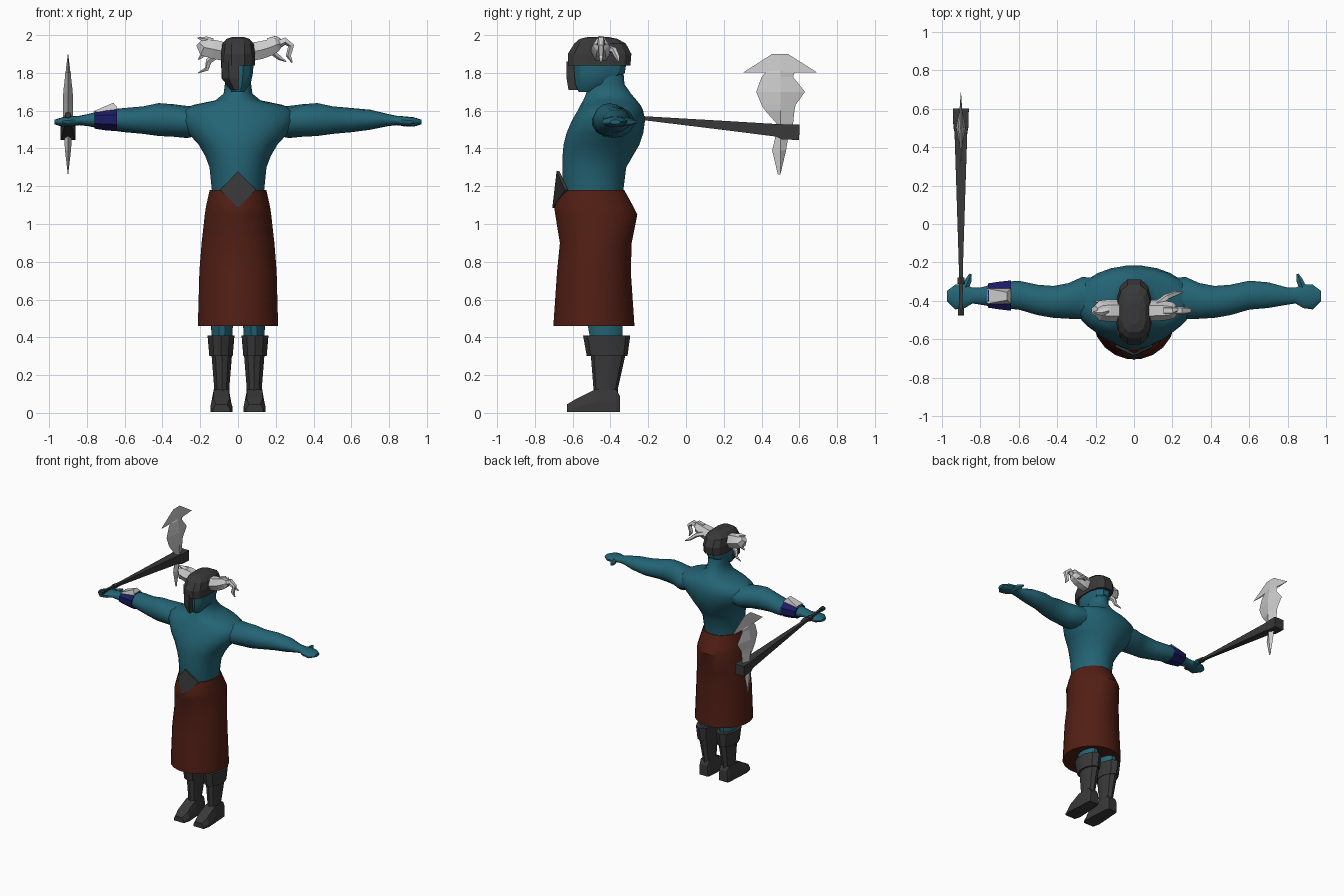
import bpy, bmesh, math
from mathutils import Vector as V


def mat(name, rgb):
    m = bpy.data.materials.new(name)
    m.diffuse_color = (*rgb, 1)
    return m


SKIN = mat("teal_skin", (0.017, 0.126, 0.175))
CLOTH = mat("red_cloth", (0.083, 0.0135, 0.007))
DARK = mat("dark_leather", (0.04, 0.04, 0.04))
NAVY = mat("navy_cloth", (0.011, 0.011, 0.125))


def loft(name, rings, material=None, caps=True, angle=30):
    """Skin a list of equal-length point rings."""
    bm = bmesh.new()
    rows = [[bm.verts.new(p) for p in r] for r in rings]
    n = len(rows[0])
    for a, b in zip(rows, rows[1:]):
        for i in range(n):
            bm.faces.new((a[i], a[(i + 1) % n], b[(i + 1) % n], b[i]))
    if caps:
        bm.faces.new(rows[0])
        bm.faces.new(rows[-1])
    bmesh.ops.recalc_face_normals(bm, faces=bm.faces)
    me = bpy.data.meshes.new(name)
    bm.to_mesh(me)
    bm.free()
    ob = bpy.data.objects.new(name, me)
    bpy.context.collection.objects.link(ob)
    if material:
        me.materials.append(material)
    if angle:
        bpy.ops.object.select_all(action='DESELECT')
        ob.select_set(True)
        bpy.context.view_layer.objects.active = ob
        bpy.ops.object.shade_smooth_by_angle(angle=math.radians(angle))
    return ob


def circle(n, e=1):
    """Unit ring; e below 1 makes it boxier."""
    pts = []
    for i in range(n):
        a = 2 * math.pi * (i + .5) / n
        c, s = math.cos(a), math.sin(a)
        pts.append((math.copysign(abs(c) ** e, c), math.copysign(abs(s) ** e, s)))
    return pts


def level(z, hx, y0, y1, n=18, cx=0, e=1):
    """Horizontal oval: half width, front y and back y."""
    return [(cx + hx * c, (y0 + y1) / 2 + (y1 - y0) / 2 * s, z) for c, s in circle(n, e)]


def stack(name, rows, material, n=18, cx=0, e=1, **k):
    return loft(name, [level(*r, n=n, cx=cx, e=e) for r in rows], material, **k)


def tube(name, path, material=None, n=6, angle=0):
    """Tube through (x, y, z, radius) points."""
    pts = [V(p[:3]) for p in path]
    rings = []
    for i, p in enumerate(pts):
        t = (pts[min(i + 1, len(pts) - 1)] - pts[max(i - 1, 0)]).normalized()
        u = t.cross(V((0, 1, 0)) if abs(t.y) < .8 else V((0, 0, 1))).normalized()
        w = t.cross(u)
        rings.append([p + path[i][3] * (u * c + w * s) for c, s in circle(n)])
    return loft(name, rings, material, angle=angle)


# Torso and neck
stack("torso", [(1.12, .14, -.64, -.34), (1.18, .14, -.655, -.33), (1.30, .152, -.655, -.315),
                (1.36, .175, -.655, -.28), (1.42, .21, -.65, -.245), (1.48, .265, -.635, -.225),
                (1.55, .31, -.605, -.215), (1.60, .30, -.575, -.225), (1.63, .24, -.56, -.24),
                (1.655, .12, -.545, -.26), (1.69, .077, -.53, -.29), (1.74, .07, -.51, -.325),
                (1.80, .07, -.51, -.33)], SKIN, n=24, angle=50)

# Head, helmet and half mask
stack("head", [(1.70, .035, -.57, -.49), (1.74, .068, -.59, -.38), (1.80, .082, -.595, -.32),
               (1.86, .085, -.60, -.31)], SKIN, n=12, e=.85)
stack("helmet", [(1.84, .092, -.63, -.29), (1.90, .092, -.63, -.285), (1.955, .085, -.595, -.315),
                 (1.98, .062, -.565, -.36), (1.99, .03, -.52, -.41)], DARK, n=12, e=.7, angle=0)
profile = [(.005, -.632), (-.05, -.622), (-.088, -.57), (-.09, -.47), (-.05, -.55), (.005, -.58)]
loft("half_mask", [[(x * s, y + d, z) for x, y in profile] for z, s, d in
                   ((1.86, 1, 0), (1.77, .96, 0), (1.71, .4, .01))], DARK, angle=0)

# Horns with ragged curling strands
tube("left_horn", [(.06, -.45, 1.91, .056), (.12, -.45, 1.92, .054), (.17, -.45, 1.935, .05),
                   (.205, -.45, 1.95, .042), (.225, -.45, 1.955, .02)], n=6)
tube("right_horn", [(-.06, -.45, 1.91, .056), (-.13, -.45, 1.925, .058), (-.18, -.45, 1.935, .052),
                    (-.205, -.45, 1.96, .025)], n=6)
strands = [
    [(.16, -.45, 1.965, .024), (.20, -.45, 1.98, .02), (.235, -.44, 1.96, .014), (.215, -.43, 1.985, .004)],
    [(.20, -.45, 1.945, .025), (.25, -.45, 1.97, .022), (.283, -.45, 1.945, .018), (.268, -.45, 1.89, .015),
     (.287, -.45, 1.855, .004)],
    [(.12, -.42, 1.93, .02), (.17, -.38, 1.92, .017), (.22, -.36, 1.88, .013), (.255, -.355, 1.86, .003)],
    [(-.12, -.44, 1.89, .02), (-.155, -.42, 1.86, .017), (-.165, -.41, 1.82, .012), (-.21, -.40, 1.80, .003)],
    [(-.15, -.45, 1.91, .025), (-.18, -.45, 1.90, .018), (-.21, -.45, 1.87, .003)],
    [(-.14, -.45, 1.96, .025), (-.17, -.46, 1.975, .018), (-.215, -.46, 1.985, .003)]]
for i, path in enumerate(strands):
    tube(f"horn_strand_{i + 1}", path, n=5)

# Arms: x, centre y, centre z, half depth, half height
ARM = [(.14, -.40, 1.55, .12, .07), (.27, -.385, 1.54, .112, .085), (.34, -.40, 1.548, .095, .086),
       (.42, -.405, 1.553, .085, .087), (.50, -.395, 1.55, .081, .073), (.60, -.37, 1.55, .077, .064),
       (.70, -.37, 1.552, .068, .053), (.80, -.375, 1.55, .045, .031), (.84, -.372, 1.548, .042, .025),
       (.88, -.375, 1.544, .064, .026), (.93, -.38, 1.54, .066, .025), (.972, -.375, 1.54, .028, .012)]
for side, s in (("left", 1), ("right", -1)):
    loft(side + "_arm", [[(s * x, y + ry * a, z + rz * b) for a, b in circle(14)] for x, y, z, ry, rz in ARM],
         SKIN, angle=40)
    tube(side + "_thumb", [(s * .885, -.35, 1.54, .024), (s * .86, -.29, 1.54, .019), (s * .85, -.26, 1.54, .007)],
         SKIN)

    # Legs
    stack(side + "_leg", [(.39, .056, -.51, -.335), (.5, .062, -.53, -.33), (.75, .075, -.57, -.33),
                          (1.0, .07, -.60, -.34)], SKIN, n=12, cx=s * .085)

    # Boots
    stack(side + "_boot_shaft", [(.08, .042, -.49, -.36), (.13, .042, -.49, -.36), (.32, .058, -.505, -.318)],
          DARK, n=10, cx=s * .086)
    stack(side + "_boot_cuff", [(.30, .065, -.525, -.31), (.41, .075, -.545, -.295)], DARK, n=10, cx=s * .09)
    loft(side + "_foot", [[(s * .088 + w, y, .005), (s * .088 + w, y, h * .45), (s * .088 + t, y, h),
                           (s * .088 - t, y, h), (s * .088 - w, y, h * .45), (s * .088 - w, y, .005)]
                          for y, w, t, h in ((-.35, .038, .034, .09), (-.37, .045, .038, .125),
                                             (-.48, .052, .04, .125), (-.58, .058, .042, .075),
                                             (-.63, .045, .03, .045))], DARK, angle=0)

# Forearm wrap with a fin on top
loft("wrist_wrap", [[(x, -.372 + ry * a, 1.553 + rz * b) for a, b in circle(8)] for x, ry, rz in
                    ((-.64, .085, .067), (-.70, .078, .062), (-.76, .068, .052))], NAVY, angle=0)
loft("wrap_fin", [[(-.765, y, 1.597), (-.66, y * .5 - .188, 1.642), (-.64, y, 1.618), (-.64, y, 1.57)]
                  for y in (-.415, -.335)], angle=0)

# Long kilt closed just above the hem
stack("kilt", [(.46, .215, -.705, -.27), (.75, .207, -.685, -.29), (.90, .195, -.67, -.285),
               (1.05, .178, -.695, -.255), (1.09, .172, -.70, -.275), (1.18, .152, -.66, -.325)],
      CLOTH, n=20)

# Diamond belt plate
loft("belt_plate", [[(0, -.685 + d, 1.28), (.095, -.64 + d, 1.18), (0, -.708 + d, 1.085), (-.095, -.64 + d, 1.18)]
                    for d in (0, .015)], DARK, angle=0)

# Axe handle with pommel and collar
AX = -.9
tube("axe_handle", [(AX, -.46, 1.578, .012), (AX, -.2, 1.558, .016), (AX, .2, 1.522, .034), (AX, .48, 1.496, .047),
                    (AX, .51, 1.488, .056), (AX, .60, 1.485, .058)], DARK, n=4)
tube("axe_pommel", [(AX, -.475, 1.578, .018), (AX, -.44, 1.576, .018)], DARK, n=6)
tube("axe_collar", [(AX, -.31, 1.566, .021), (AX, -.28, 1.564, .021)], DARK, n=6)

# Axe blade: diamond sections of z, near y, far y, half thickness
BLADE = [(1.263, .486, .49, .001), (1.39, .456, .53, .016), (1.455, .472, .54, .02), (1.533, .478, .567, .025),
         (1.60, .42, .574, .026), (1.63, .40, .58, .026), (1.70, .372, .63, .025), (1.778, .40, .567, .016),
         (1.81, .43, .578, .014), (1.802, .303, .694, .013), (1.90, .456, .54, .001)]
loft("axe_blade", [[(AX, a, z), (AX - t, .5, z), (AX, b, z), (AX + t, .5, z)] for z, a, b, t in BLADE], angle=0)
